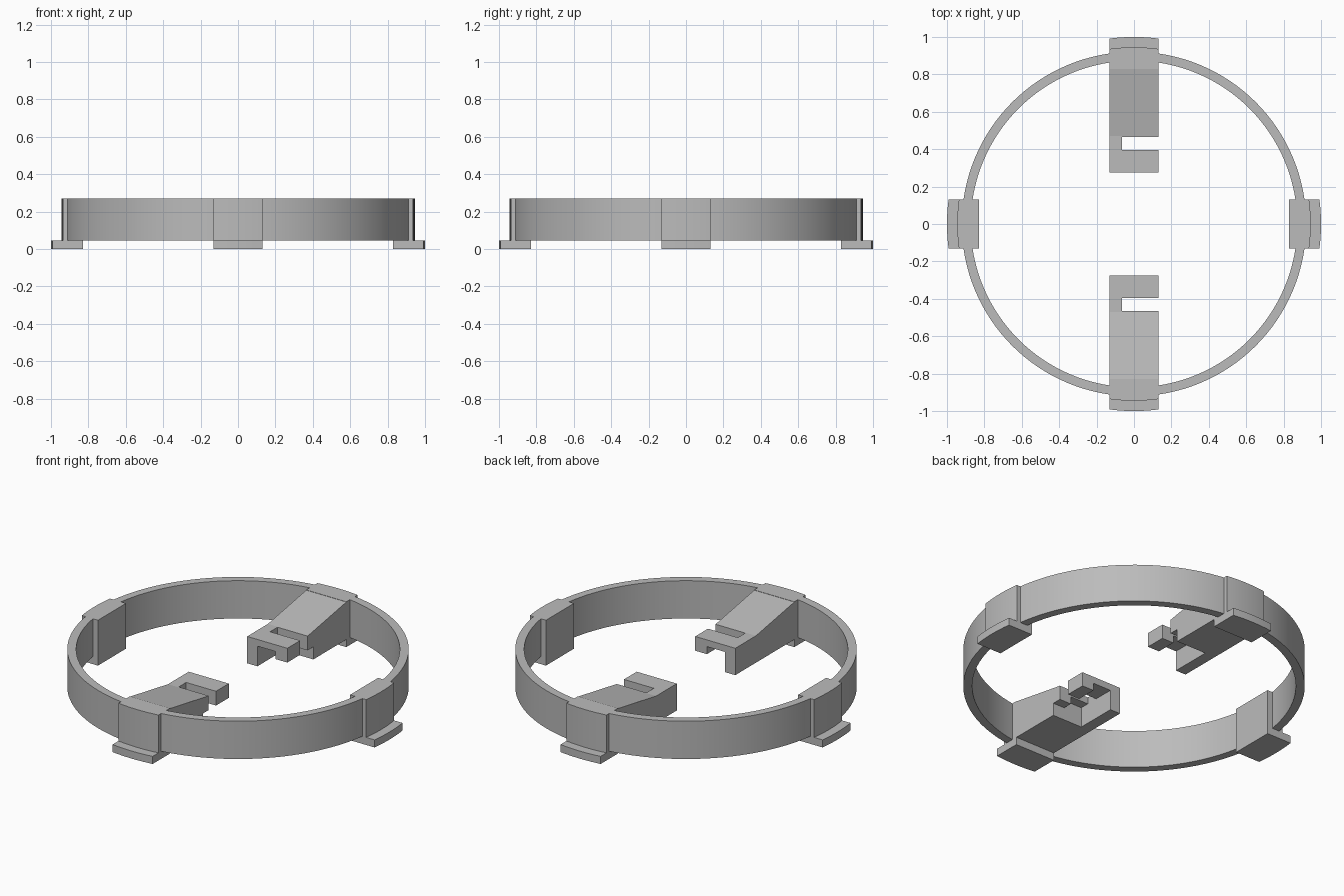
import bpy, bmesh, math
from mathutils import Matrix, Vector

cube = bpy.data.objects.get("Cube")
if cube:
    bpy.data.objects.remove(cube, do_unlink=True)

# Single grey material
grey = bpy.data.materials.new("plain grey")
grey.use_nodes = True
colour = (0.5, 0.5, 0.5, 1)
grey.diffuse_color = colour
grey.node_tree.nodes["Principled BSDF"].inputs["Base Color"].default_value = colour

HALF = 0.132      # half width of pads and arms
INNER = 0.83      # inner plane of the pads
FLOOR = 0.045     # top of the foot flange
TOP = 0.27


def finish(name, bm):
    bmesh.ops.recalc_face_normals(bm, faces=bm.faces)
    mesh = bpy.data.meshes.new(name)
    bm.to_mesh(mesh)
    bm.free()
    obj = bpy.data.objects.new(name, mesh)
    bpy.context.scene.collection.objects.link(obj)
    mesh.materials.append(grey)
    return obj


def prism(bm, points, offset):
    """Extrude a closed outline along an offset vector."""
    face = bm.faces.new([bm.verts.new(p) for p in points])
    new = bmesh.ops.extrude_face_region(bm, geom=[face])["geom"]
    bmesh.ops.translate(bm, vec=Vector(offset),
                        verts=[v for v in new if isinstance(v, bmesh.types.BMVert)])


def box(name, x, y, z):
    bm = bmesh.new()
    prism(bm, [(x[0], y[0], z[0]), (x[1], y[0], z[0]),
               (x[1], y[1], z[0]), (x[0], y[1], z[0])], (0, 0, z[1] - z[0]))
    return finish(name, bm)


def smooth(obj):
    bpy.ops.object.select_all(action="DESELECT")
    obj.select_set(True)
    bpy.context.view_layer.objects.active = obj
    bpy.ops.object.shade_smooth_by_angle(angle=math.radians(30))


# Thin ring: rectangular section spun around z
bm = bmesh.new()
section = [(0.873, FLOOR), (0.921, FLOOR), (0.921, TOP), (0.873, TOP)]
verts = [bm.verts.new((r, 0, z)) for r, z in section]
edges = [bm.edges.new((verts[i], verts[(i + 1) % 4])) for i in range(4)]
bmesh.ops.spin(bm, geom=verts + edges, axis=(0, 0, 1), cent=(0, 0, 0),
               angle=math.tau, steps=128, use_duplicate=False)
bmesh.ops.remove_doubles(bm, verts=bm.verts, dist=0.0005)
smooth(finish("ring", bm))


# Four pads with a flat inside, a curved outside and a foot flange
def pad_outline(radius, z):
    swing = math.asin(HALF / radius)
    arc = [(radius * math.cos(a), radius * math.sin(a), z)
           for a in (swing * (i / 4 - 1) for i in range(9))]
    return [(INNER, HALF, z), (INNER, -HALF, z)] + arc


for i, side in enumerate(("left", "back", "right", "front")):
    for part, radius, low, high in (("pad", 0.945, FLOOR, TOP),
                                    ("flange", 1.0, 0, FLOOR)):
        bm = bmesh.new()
        prism(bm, pad_outline(radius, low), (0, 0, high - low))
        bm.transform(Matrix.Rotation(i * math.pi / 2, 4, "Z"))
        smooth(finish(f"{side}_{part}", bm))

# Clip arms reaching inward, with a side slot and a stepped recess below
for side, s in (("back", 1), ("front", -1)):
    profile = [(0.275, FLOOR), (0.85, FLOOR), (0.85, TOP),
               (0.84, TOP), (0.47, 0.205), (0.275, 0.205)]
    bm = bmesh.new()
    prism(bm, [(-HALF, s * y, z) for y, z in profile], (2 * HALF, 0, 0))
    arm = finish(f"{side}_arm", bm)
    cuts = (("slot", (-0.065, 0.2), (0.395, 0.465), (0, 0.4)),
            ("step", (-0.065, 0.2), (0.2, 0.52), (0, 0.12)),
            ("channel", (-0.065, 0.055), (0.2, 0.52), (0, 0.165)))
    for label, x, y, z in cuts:
        cutter = box(f"{side}_{label}_cutter", x, sorted(s * v for v in y), z)
        cutter.hide_render = True
        mod = arm.modifiers.new(label, "BOOLEAN")
        mod.operation = "DIFFERENCE"
        mod.solver = "EXACT"
        mod.object = cutter
        bpy.ops.object.select_all(action="DESELECT")
        arm.select_set(True)
        bpy.context.view_layer.objects.active = arm
        bpy.ops.object.modifier_apply(modifier=mod.name)
        bpy.data.objects.remove(cutter, do_unlink=True)
